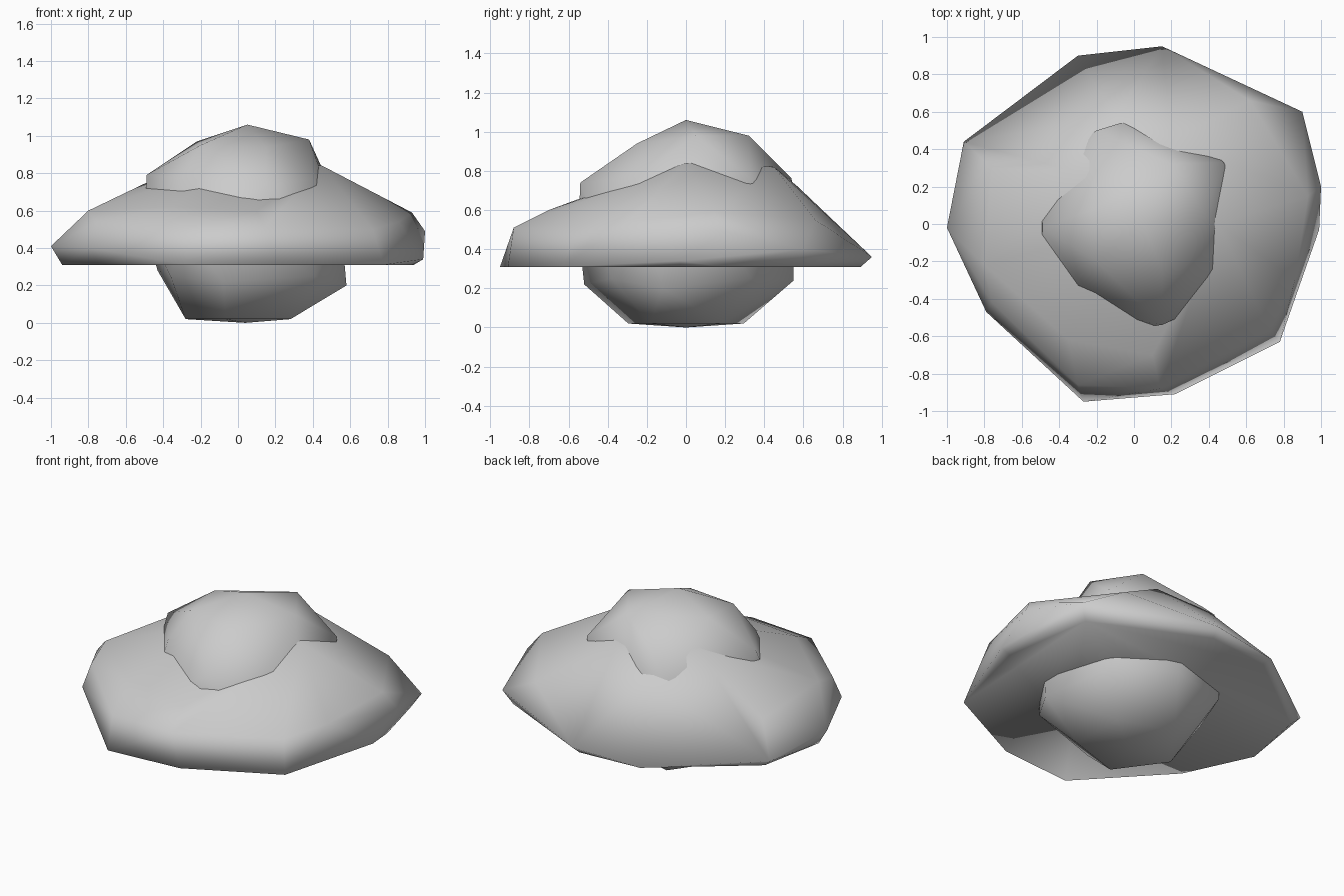
import bpy, bmesh
from math import cos, sin, radians

if "Cube" in bpy.data.objects:
    bpy.data.objects.remove(bpy.data.objects["Cube"])


def hull(name, points):
    """Smooth-shaded low-poly blob wrapped around a few corner points."""
    bm = bmesh.new()
    for p in points:
        bm.verts.new(p)
    res = bmesh.ops.convex_hull(bm, input=bm.verts[:])
    loose = {g for g in res["geom_interior"] + res["geom_unused"]
             if isinstance(g, bmesh.types.BMVert)}
    bmesh.ops.delete(bm, geom=list(loose), context='VERTS')
    bmesh.ops.recalc_face_normals(bm, faces=bm.faces[:])
    for f in bm.faces:
        f.smooth = True
    me = bpy.data.meshes.new(name)
    bm.to_mesh(me)
    bm.free()
    ob = bpy.data.objects.new(name, me)
    bpy.context.collection.objects.link(ob)
    return ob


def ring(n, r, z, start, cx=0.03):
    return [(cx + r * cos(radians(start + 360 * i / n)),
             r * sin(radians(start + 360 * i / n)), z) for i in range(n)]


# Wide brim: outer rim, shoulder and crown, flat underneath at z = 0.31
rim = [(-1, -.02, .41), (-.91, .44, .36), (-.3, .9, .33), (.15, .95, .36),
       (.9, .6, .40), (1, .2, .49), (.99, -.03, .34), (.78, -.63, .31),
       (.22, -.91, .31), (-.27, -.95, .31), (-.79, -.47, .40)]
under = [(x * .94, y * .94, .31) for x, y, z in rim]
shoulder = [(-.8, -.22, .6), (-.76, .3, .54), (-.76, -.42, .54),
            (-.3, -.86, .5), (.14, -.88, .51), (.72, -.56, .5),
            (.86, -.3, .54), (.93, .15, .59), (.62, .66, .55),
            (-.35, -.62, .62), (.1, -.7, .6), (-.1, .57, .72)]
crown = [(.45, 0, .84), (.2, .45, .82), (-.28, .27, .85), (0, 0, .86)]
hull("wide_brim", rim + under + shoulder + crown)

# Inner core: rounded lump poking out above and below the brim
core = [(.04, 0, 0), (.05, 0, 1.06)]
core += ring(5, .31, .02, 36) + ring(10, .55, .5, 18)
core += [(.58, -.12, .2), (.41, -.38, .25), (-.08, -.52, .22), (-.36, -.3, .25),
         (-.43, .1, .28), (-.3, .42, .27), (.12, .55, .24), (.45, .33, .25)]
core += [(.38, .05, .98), (.2, .32, .98), (-.22, .08, .97), (-.2, -.2, .95),
         (.15, -.25, .94), (-.49, -.02, .79), (.48, .33, .76), (.15, -.54, .74),
         (-.2, .5, .77), (-.07, .54, .76), (.4, -.25, .77), (-.3, -.29, .77)]
hull("inner_core", core)
